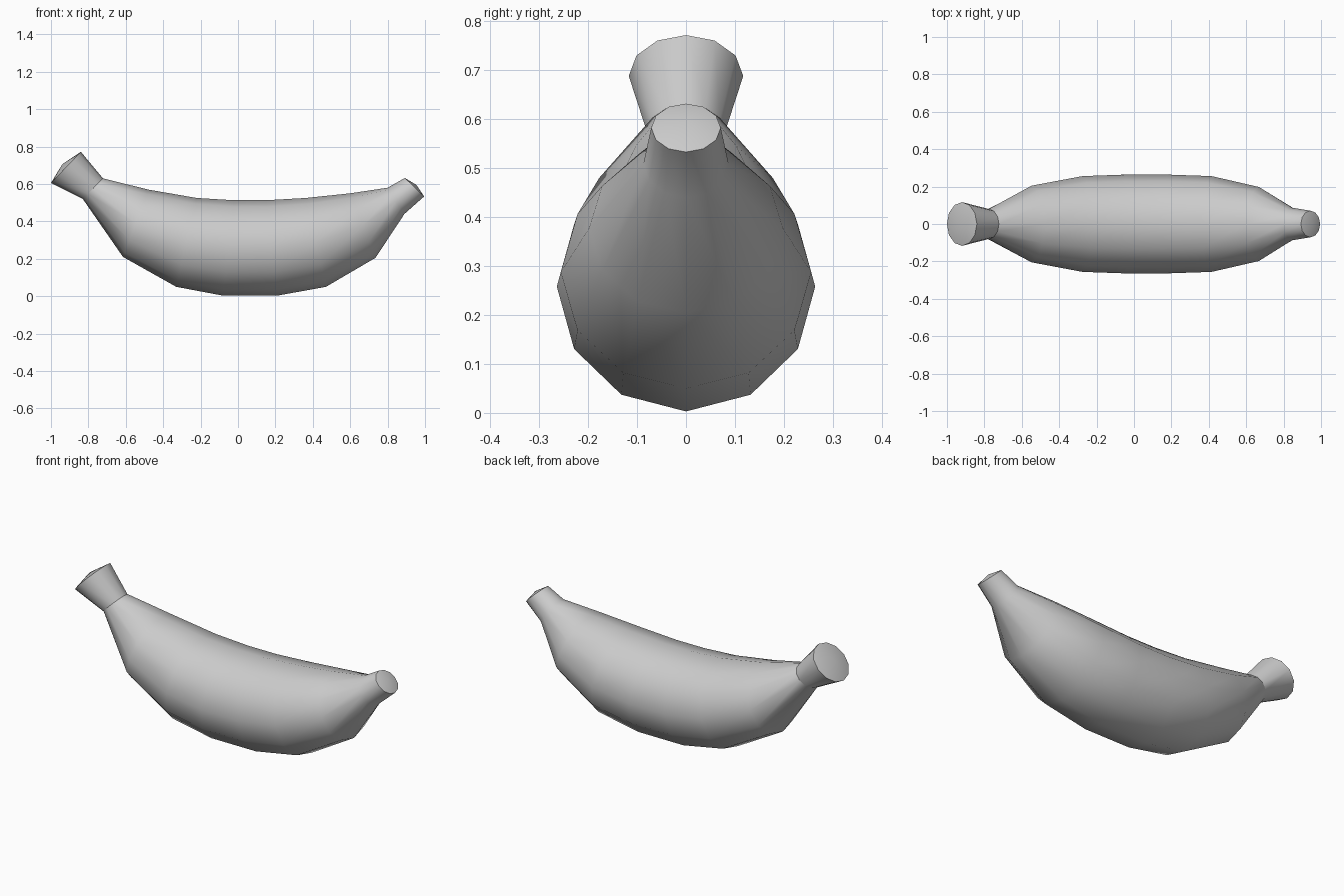
import bpy, bmesh, math
from mathutils import Vector

if "Cube" in bpy.data.objects:
    bpy.data.objects.remove(bpy.data.objects["Cube"])

SIDES = 12
# Ring stations: top x, top z, bottom x, bottom z, half width in y
RINGS = [
    (-0.84, 0.772, -1.00, 0.605, 0.117),
    (-0.722, 0.63, -0.83, 0.52, 0.080),
    (-0.48, 0.57, -0.615, 0.21, 0.205),
    (-0.22, 0.525, -0.33, 0.05, 0.256),
    (-0.02, 0.513, -0.08, 0.003, 0.264),
    (0.15, 0.513, 0.21, 0.003, 0.264),
    (0.36, 0.525, 0.47, 0.05, 0.256),
    (0.60, 0.55, 0.735, 0.205, 0.198),
    (0.80, 0.58, 0.89, 0.44, 0.087),
    (0.892, 0.632, 0.995, 0.533, 0.071),
]

bm = bmesh.new()


def add_ring(tx, tz, bx, bz, w):
    top, bottom = Vector((tx, 0, tz)), Vector((bx, 0, bz))
    centre, up = (top + bottom) / 2, (top - bottom) / 2
    verts = []
    for i in range(SIDES):
        a = 2 * math.pi * i / SIDES
        verts.append(bm.verts.new(centre + up * math.cos(a) + Vector((0, w * math.sin(a), 0))))
    return verts


def add_cap(ring, offset):
    centre = sum((v.co for v in ring), Vector()) / SIDES
    apex = bm.verts.new(centre + Vector(offset))
    for i in range(SIDES):
        bm.faces.new((ring[i], ring[(i + 1) % SIDES], apex))


# Curved fruit body with stem
rings = [add_ring(*r) for r in RINGS]
for a, b in zip(rings, rings[1:]):
    for i in range(SIDES):
        j = (i + 1) % SIDES
        bm.faces.new((a[i], a[j], b[j], b[i]))

# Slightly domed ends
add_cap(rings[0], (-0.019, 0, 0.018))
add_cap(rings[-1], (0.011, 0, 0.012))

bmesh.ops.recalc_face_normals(bm, faces=bm.faces)
mesh = bpy.data.meshes.new("banana")
bm.to_mesh(mesh)
bm.free()
banana = bpy.data.objects.new("banana", mesh)
bpy.context.collection.objects.link(banana)

bpy.context.view_layer.objects.active = banana
banana.select_set(True)
bpy.ops.object.shade_smooth_by_angle(angle=math.radians(32))
